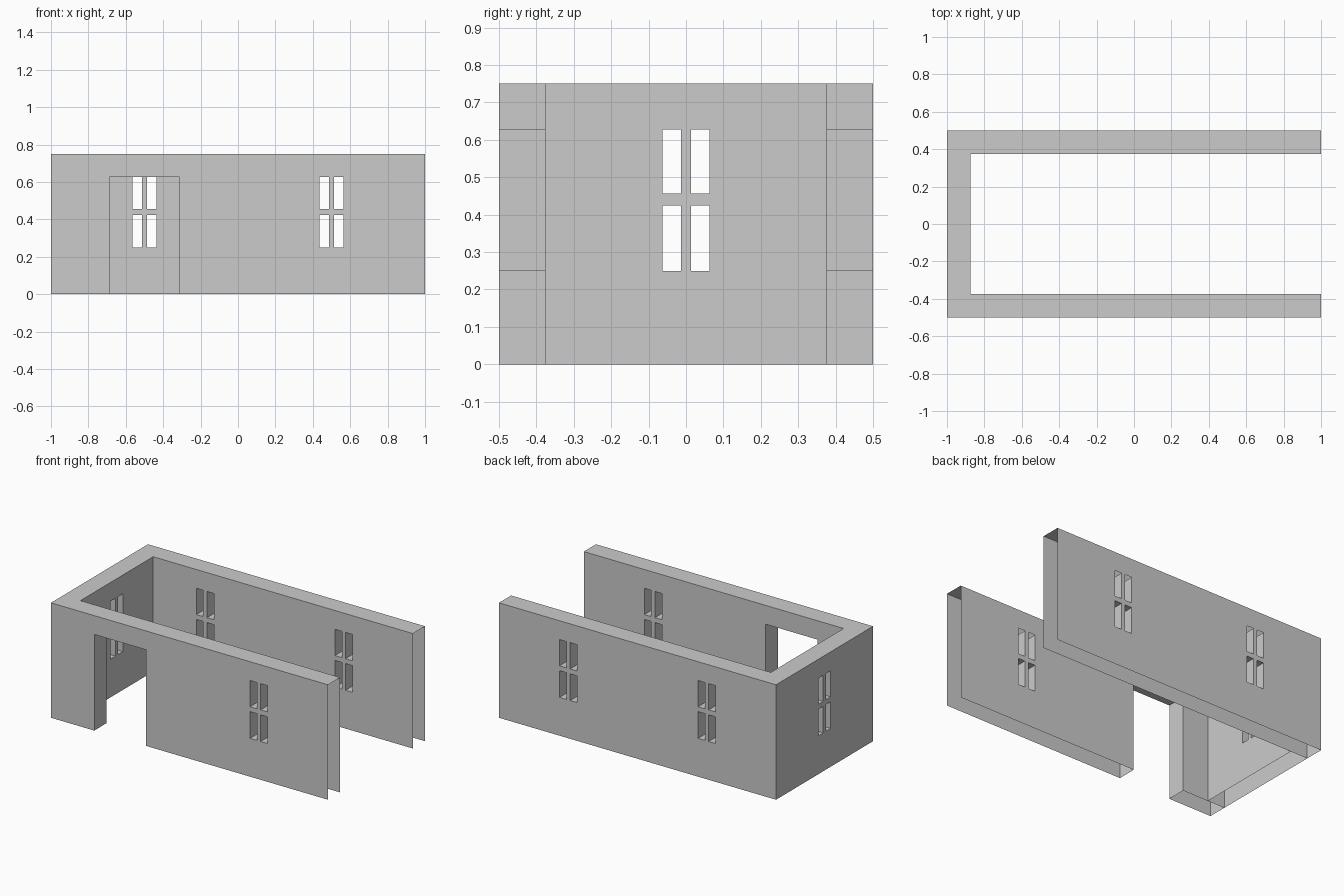
import bpy
import bmesh
from math import radians
from mathutils import Matrix, Vector

cube = bpy.data.objects.get("Cube")
if cube:
    bpy.data.objects.remove(cube, do_unlink=True)

HEIGHT, THICK = 0.75, 0.125
SILL, HEAD, WINDOW_W = 0.25, 0.627, 0.126
BAR_W, BAR_LOW, BAR_HIGH = 0.027, 0.424, 0.456

plaster = bpy.data.materials.new("plaster_grey")
plaster.use_nodes = True
plaster.diffuse_color = (0.6, 0.6, 0.6, 1)
plaster.node_tree.nodes["Principled BSDF"].inputs["Base Color"].default_value = (0.6, 0.6, 0.6, 1)


def make_object(name, bm, placement):
    mesh = bpy.data.meshes.new(name)
    bm.to_mesh(mesh)
    bm.free()
    mesh.materials.append(plaster)
    obj = bpy.data.objects.new(name, mesh)
    obj.matrix_world = placement
    bpy.context.collection.objects.link(obj)


def quad(bm, a, b, c, d):
    bm.faces.new([bm.verts.new(p) for p in (a, b, c, d)])


def panel(bm, depth, half, openings, flip):
    """Upright sheet with rectangular openings left out."""
    us = sorted({-half, half, *(u for o in openings for u in o[:2])})
    zs = sorted({0, HEIGHT, *(z for o in openings for z in o[2:])})
    for u0, u1 in zip(us, us[1:]):
        for z0, z1 in zip(zs, zs[1:]):
            u, z = (u0 + u1) / 2, (z0 + z1) / 2
            if any(o[0] < u < o[1] and o[2] < z < o[3] for o in openings):
                continue
            pts = [(u0, depth, z0), (u1, depth, z0), (u1, depth, z1), (u0, depth, z1)]
            quad(bm, *(pts[::-1] if flip else pts))


def level(bm, u0, u1, z, up):
    pts = [(u0, 0, z), (u1, 0, z), (u1, THICK, z), (u0, THICK, z)]
    quad(bm, *(pts if up else pts[::-1]))


def jamb(bm, u, z0, z1, face_right):
    pts = [(u, 0, z0), (u, THICK, z0), (u, THICK, z1), (u, 0, z1)]
    quad(bm, *(pts if face_right else pts[::-1]))


def bar(bm, u0, u1, z0, z1):
    size = Vector((u1 - u0, THICK, z1 - z0))
    centre = Vector(((u0 + u1) / 2, THICK / 2, (z0 + z1) / 2))
    bmesh.ops.create_cube(bm, size=1, matrix=Matrix.LocRotScale(centre, None, size))


def wall(name, placement, half, inner_half, window_centres, door=None):
    windows = [(c - WINDOW_W / 2, c + WINDOW_W / 2, SILL, HEAD) for c in window_centres]
    openings = windows + ([door] if door else [])
    # Hollow wall: outer sheet, inner sheet and top, open underneath
    bm = bmesh.new()
    panel(bm, 0, half, openings, False)
    panel(bm, THICK, inner_half, openings, True)
    level(bm, -inner_half, inner_half, HEIGHT, True)
    for u0, u1, z0, z1 in openings:
        jamb(bm, u0, z0, z1, True)
        jamb(bm, u1, z0, z1, False)
        if z0 > 0:
            level(bm, u0, u1, z0, True)
        else:
            level(bm, u0, u1, z1, False)
    bmesh.ops.remove_doubles(bm, verts=bm.verts, dist=0.0001)
    make_object(name, bm, placement)

    # Crossed glazing bars in each window
    bm = bmesh.new()
    for u0, u1, z0, z1 in windows:
        mid = (u0 + u1) / 2
        left, right = mid - BAR_W / 2, mid + BAR_W / 2
        bar(bm, left, right, z0, z1)
        bar(bm, u0, left, BAR_LOW, BAR_HIGH)
        bar(bm, right, u1, BAR_LOW, BAR_HIGH)
    make_object(name + "_window_bars", bm, placement)


def place(x, y, turn):
    return Matrix.Translation((x, y, 0)) @ Matrix.Rotation(radians(turn), 4, "Z")


# Front wall with doorway, back wall and closed end wall
wall("front_wall", place(0, -0.5, 0), 1, 1, [0.5], door=(-0.6875, -0.3125, 0, HEAD))
wall("back_wall", place(0, 0.5, 180), 1, 1, [-0.5, 0.5])
wall("end_wall", place(-1, 0, -90), 0.5, 0.375, [0])
